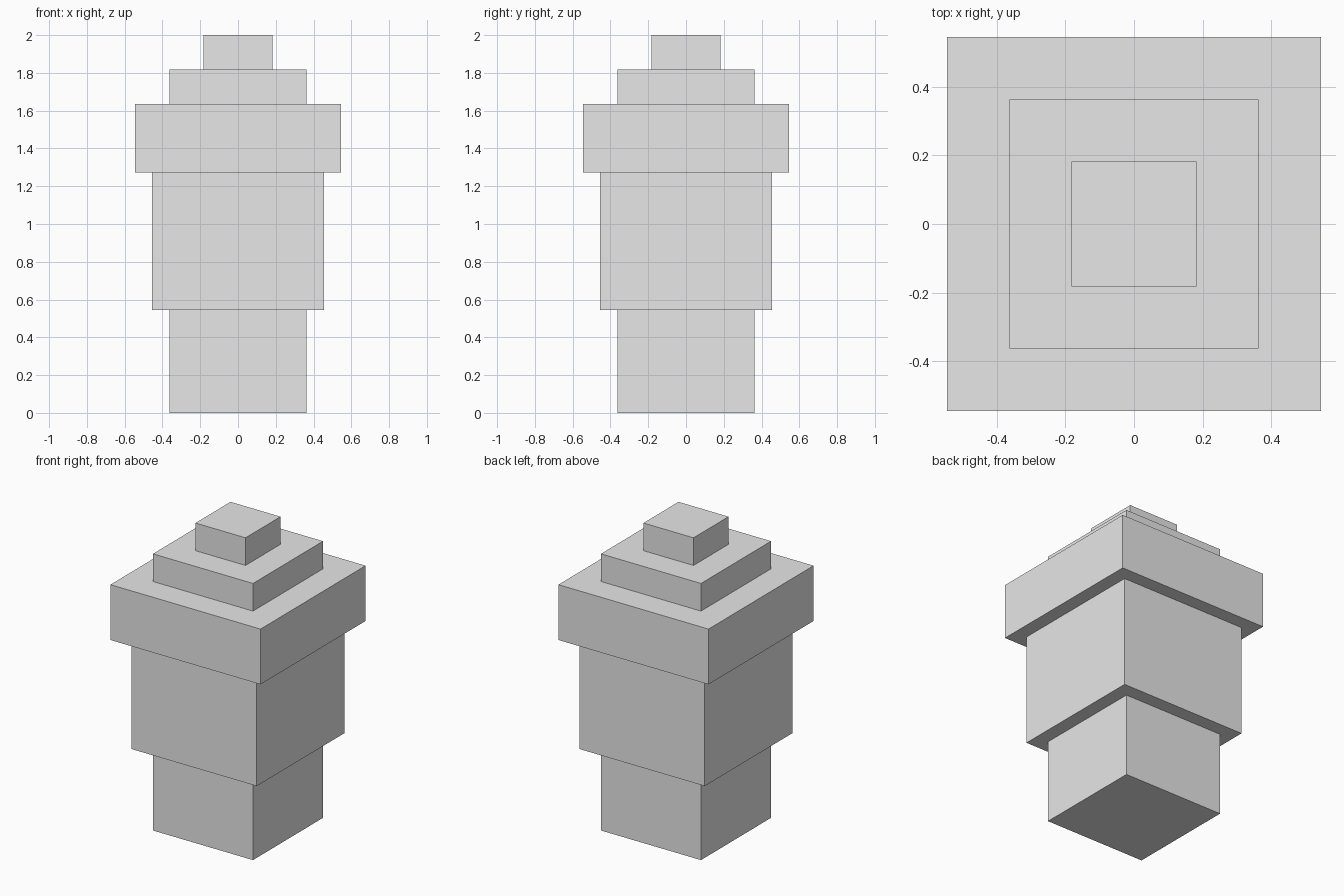
import bpy

if "Cube" in bpy.data.objects:
    bpy.data.objects.remove(bpy.data.objects["Cube"])

U = 2 / 22  # one grid unit; the whole stack is 22 units tall

grey = bpy.data.materials.new("light_grey")
grey.diffuse_color = (0.8, 0.8, 0.8, 1)
grey.use_nodes = True
grey.node_tree.nodes["Principled BSDF"].inputs["Base Color"].default_value = grey.diffuse_color


def add_block(name, width, height, bottom):
    """Square block, sizes in grid units."""
    bpy.ops.mesh.primitive_cube_add(size=1, location=(0, 0, (bottom + height / 2) * U))
    block = bpy.context.object
    block.name = name
    block.scale = (width * U, width * U, height * U)
    bpy.ops.object.transform_apply(location=False, rotation=False, scale=True)
    block.data.materials.append(grey)


# Stacked tiers from the ground up: name, width, height
bottom = 0
for name, width, height in [
    ("base", 8, 6),
    ("body", 10, 8),
    ("wide_collar", 12, 4),
    ("upper_step", 8, 2),
    ("top_cap", 4, 2),
]:
    add_block(name, width, height, bottom)
    bottom += height
